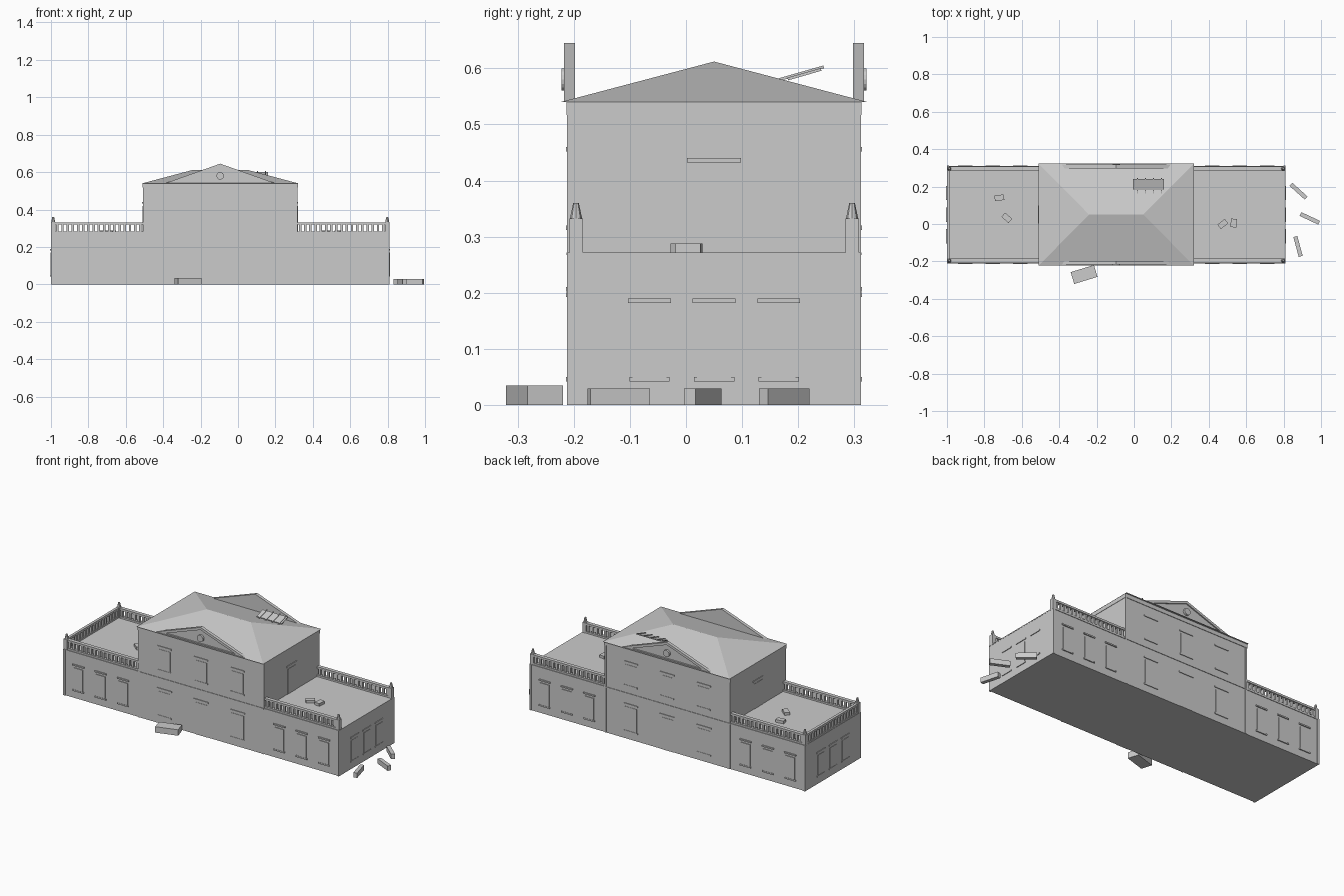
import bpy, bmesh, math
from mathutils import Matrix, Vector

cube = bpy.data.objects.get("Cube")
if cube:
    bpy.data.objects.remove(cube, do_unlink=True)

stone = bpy.data.materials.new("grey stone")
stone.use_nodes = True
stone.diffuse_color = (0.6, 0.6, 0.6, 1)
stone.node_tree.nodes["Principled BSDF"].inputs["Base Color"].default_value = (0.6, 0.6, 0.6, 1)

CX, CY = -0.095, 0.05          # centre of the building
HX, HY = 0.905, 0.26           # half size of the wings
MX = 0.413                     # half width of the main block
DECK, EAVE = 0.27, 0.54


def finish(name, bm):
    bmesh.ops.recalc_face_normals(bm, faces=bm.faces)
    mesh = bpy.data.meshes.new(name)
    bm.to_mesh(mesh)
    bm.free()
    mesh.materials.append(stone)
    ob = bpy.data.objects.new(name, mesh)
    bpy.context.collection.objects.link(ob)
    return ob


def add_box(bm, lo, hi, turn=None):
    lo, hi = Vector(lo), Vector(hi)
    mat = Matrix.Translation((lo + hi) / 2)
    if turn:
        mat = mat @ turn
    bmesh.ops.create_cube(bm, size=1, matrix=mat @ Matrix.Diagonal((*(hi - lo), 1)))


def box(name, lo, hi, turn=None):
    bm = bmesh.new()
    add_box(bm, lo, hi, turn)
    return finish(name, bm)


def centred(bm, x, y, z0, w, d, h):
    add_box(bm, (x - w / 2, y - d / 2, z0), (x + w / 2, y + d / 2, z0 + h))


# Wings and main block
box("wings", (CX - HX, CY - HY + 0.002, 0), (CX + HX, CY + HY - 0.002, DECK))
box("main_block", (CX - MX, CY - HY, 0), (CX + MX, CY + HY, EAVE))

bm = bmesh.new()
for x in (CX - HX, CX - MX, CX + MX, CX + HX):
    inward = 0.012 if x < CX else -0.012
    for y in (CY - HY, CY + HY):
        top = EAVE if abs(x - CX) < 0.5 else DECK
        add_box(bm, (min(x, x + inward), y - 0.002, 0), (max(x, x + inward), y + 0.002, top))
finish("corner_strips", bm)

bm = bmesh.new()
centred(bm, CX, CY, DECK - 0.003, 2 * HX + 0.002, 2 * HY + 0.002, 0.005)
centred(bm, CX, CY, DECK - 0.003, 2 * MX, 2 * HY + 0.006, 0.005)
centred(bm, CX, CY, 0.517, 2 * MX + 0.004, 2 * HY + 0.006, EAVE - 0.517)
finish("string_courses", bm)

# Hipped roof
bm = bmesh.new()
rx, ry = MX + 0.003, 0.273
ring = [bm.verts.new((CX + sx * rx, CY + sy * ry, EAVE))
        for sx, sy in ((-1, -1), (1, -1), (1, 1), (-1, 1))]
left, right = [bm.verts.new((CX + s * 0.145, CY, 0.612)) for s in (-1, 1)]
a, b, c, d = ring
for f in ((a, b, right, left), (b, c, right), (c, d, left, right), (d, a, left), (d, c, b, a)):
    bm.faces.new(f)
finish("hipped_roof", bm)


# Pediments: thin back wall, raised triangular frame and round emblem
def triangle(scale, y):
    cz = EAVE + 0.035
    return [Vector((CX + scale * x, y, cz + scale * (z - cz)))
            for x, z in ((-0.295, EAVE), (0.295, EAVE), (0, 0.645))]


def prism(bm, y0, y1):
    p, q = [[bm.verts.new(v) for v in triangle(1, y)] for y in (y0, y1)]
    bm.faces.new(p)
    bm.faces.new(q)
    for i in range(3):
        j = (i + 1) % 3
        bm.faces.new((p[i], p[j], q[j], q[i]))


for name, s in (("front", -1), ("back", 1)):
    bm = bmesh.new()
    prism(bm, CY + s * 0.248, CY + s * 0.260)
    finish(name + "_pediment", bm)
    bm = bmesh.new()
    rings = [[bm.verts.new(v) for v in triangle(k, CY + s * y)]
             for k, y in ((1, 0.259), (1, 0.267), (0.78, 0.267), (0.78, 0.259))]
    for n in range(4):
        for i in range(3):
            j, p, q = (i + 1) % 3, rings[n], rings[(n + 1) % 4]
            bm.faces.new((p[i], p[j], q[j], q[i]))
    finish(name + "_pediment_frame", bm)
    bm = bmesh.new()
    bmesh.ops.create_cone(bm, cap_ends=True, segments=16, radius1=0.02, radius2=0.02, depth=0.014,
                          matrix=Matrix.Translation((CX, CY + s * 0.265, 0.58))
                          @ Matrix.Rotation(math.pi / 2, 4, "X"))
    finish(name + "_pediment_emblem", bm)


# Windows and doors: raised plates with a lintel and a sill
def opening(bm, wall, along, pos, z0, z1, w):
    for wide, low, high, out in ((w, z0, z1, 0.002), (w + 0.016, z1 + 0.012, z1 + 0.02, 0.004),
                                 (w + 0.012, z0 - 0.008, z0, 0.004)):
        if low < 0:
            continue
        size = (wide, 2 * out) if along == "x" else (2 * out, wide)
        x, y = (pos, wall) if along == "x" else (wall, pos)
        centred(bm, x, y, low, *size, high - low)


bm = bmesh.new()
for wall in (CY - HY, CY + HY):
    for off in (-0.24, 0, 0.24):
        opening(bm, wall, "x", CX + off, 0 if off == 0 else 0.05, 0.19, 0.08)
        opening(bm, wall, "x", CX + off, 0.32, 0.44, 0.075)
    for side in (-1, 1):
        for off in (-0.147, 0, 0.147):
            opening(bm, wall, "x", CX + side * 0.66 + off, 0.05, 0.18, 0.06)
for side in (-1, 1):
    opening(bm, CX + side * MX, "y", CY, DECK, 0.42, 0.08)
    for off in (-0.115, 0, 0.115):
        opening(bm, CX + side * HX, "y", CY + off, 0.05, 0.17, 0.06)
finish("windows_and_doors", bm)


# Balustrades
def balustrade(name, start, end):
    bm = bmesh.new()
    start, end = Vector(start), Vector(end)
    span, mid = end - start, (start + end) / 2
    w, d = (span.x, 0.022) if span.x else (0.016, span.y)
    centred(bm, *mid, DECK, w, d, 0.012)
    centred(bm, *mid, 0.319, w, d, 0.012)
    count = round(span.length / 0.027)
    for i in range(count):
        p = start + span * ((i + 0.5) / count)
        centred(bm, *p, DECK + 0.01, 0.013, 0.013, 0.042)
    finish(name, bm)


y0, y1 = CY - HY + 0.014, CY + HY - 0.014
x0, x1 = CX - HX, CX + HX
for name, y in (("front", y0), ("back", y1)):
    balustrade(name + "_right_balustrade", (x0 + 0.02, y), (CX - MX, y))
    balustrade(name + "_left_balustrade", (CX + MX, y), (x1 - 0.02, y))
balustrade("end_balustrade", (x0 + 0.009, y0), (x0 + 0.009, y1))

# Corner posts with tapered finials
bm = bmesh.new()
for x in (x0 + 0.012, x1 - 0.012):
    for y in (y0, y1):
        centred(bm, x, y, DECK, 0.024, 0.024, 0.062)
        bmesh.ops.create_cone(bm, cap_ends=True, segments=8, radius1=0.011, radius2=0.005, depth=0.028,
                              matrix=Matrix.Translation((x, y, 0.346)))
finish("corner_posts", bm)

# Broken roof panel with exposed rafter ends
tilt = Matrix.Rotation(math.radians(16), 4, "X")
bm = bmesh.new()
add_box(bm, (-0.005, 0.18, 0.587), (0.16, 0.242, 0.592), tilt)
for i in range(4):
    x = 0.015 + i * 0.043
    add_box(bm, (x, 0.16, 0.588), (x + 0.006, 0.247, 0.593), tilt)
finish("broken_roof_panel", bm)

# Fallen stone blocks: x, y, base, length, width, height, angle
rubble = (
    ("ground_block", -0.267, -0.27, 0, 0.13, 0.066, 0.035, 17),
    ("fallen_rail", 0.88, 0.175, 0, 0.11, 0.022, 0.029, -42),
    ("fallen_rail", 0.94, 0.03, 0, 0.11, 0.022, 0.029, -25),
    ("fallen_rail", 0.877, -0.12, 0, 0.11, 0.022, 0.029, -75),
    ("deck_rubble", -0.72, 0.14, DECK, 0.05, 0.03, 0.018, 8),
    ("deck_rubble", -0.68, 0.033, DECK, 0.05, 0.03, 0.018, -40),
    ("deck_rubble", 0.475, 0, DECK, 0.05, 0.03, 0.018, 38),
    ("deck_rubble", 0.533, 0.005, DECK, 0.045, 0.032, 0.018, 84),
)
for name, x, y, z, l, w, h, angle in rubble:
    box(name, (x - l / 2, y - w / 2, z), (x + l / 2, y + w / 2, z + h),
        Matrix.Rotation(math.radians(angle), 4, "Z"))
